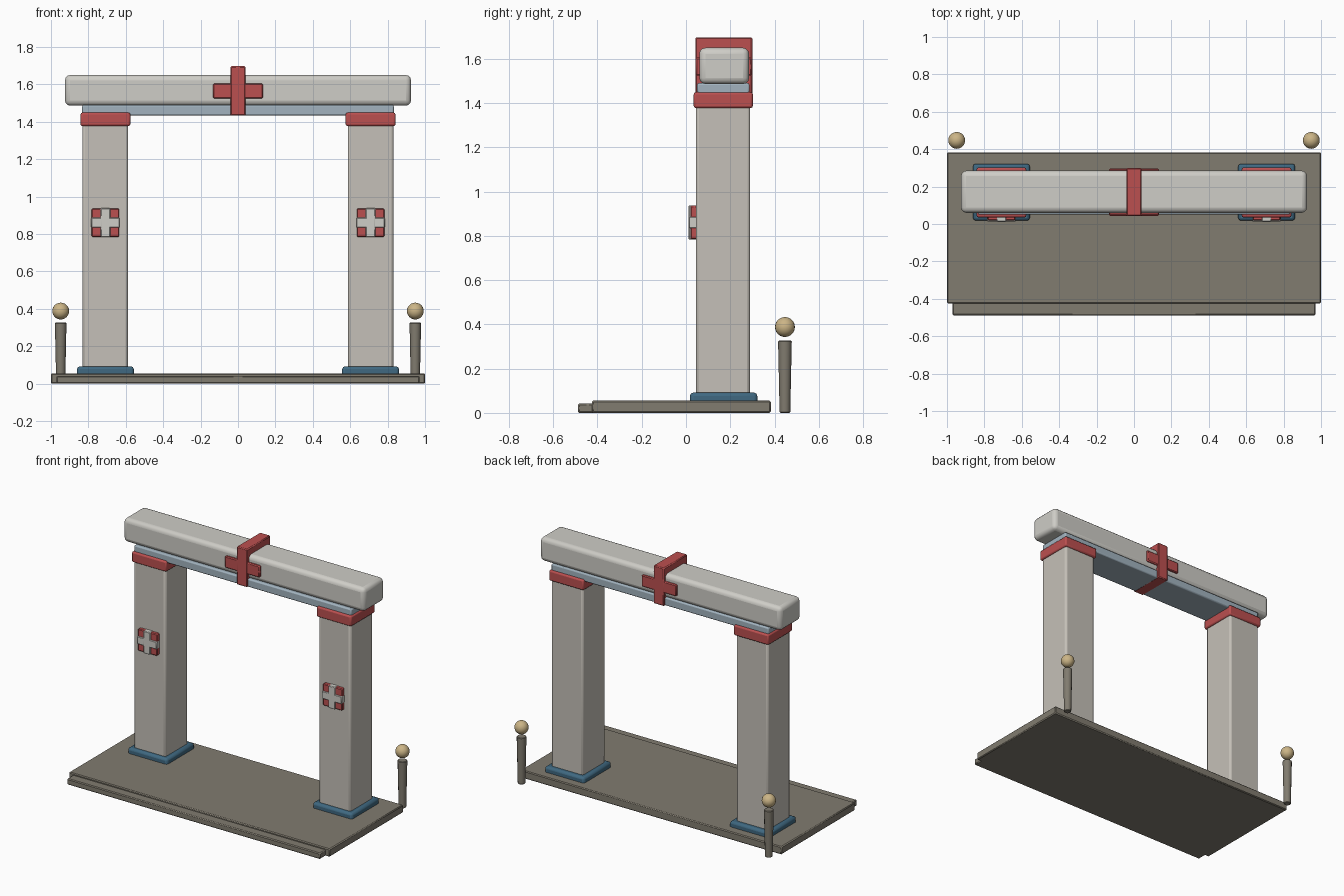
import bpy
import math

if "Cube" in bpy.data.objects:
    bpy.data.objects.remove(bpy.data.objects["Cube"])


def material(name, rgb):
    m = bpy.data.materials.new(name)
    m.diffuse_color = (*rgb, 1)
    m.use_nodes = True
    m.node_tree.nodes["Principled BSDF"].inputs["Base Color"].default_value = m.diffuse_color
    return m


STONE = material("pale_stone", (0.56, 0.53, 0.48))
LIGHT = material("light_stone", (0.62, 0.61, 0.57))
RED = material("red_paint", (0.50, 0.08, 0.08))
BLUE = material("dark_blue", (0.05, 0.14, 0.22))
SKY = material("grey_blue", (0.36, 0.45, 0.52))
FLOOR = material("brown_stone", (0.22, 0.20, 0.16))
GOLD = material("brass", (0.60, 0.46, 0.24))


def finish(obj, name, mat):
    obj.name = name
    obj.data.materials.append(mat)
    bpy.ops.object.shade_smooth_by_angle(angle=math.radians(35))
    return obj


def box(name, x, y, z, mat, bevel=0.0, segments=2):
    """Box from (min, max) ranges, with softened edges."""
    bpy.ops.mesh.primitive_cube_add(size=1)
    obj = bpy.context.object
    for v in obj.data.vertices:
        v.co = [r[0] + (c + 0.5) * (r[1] - r[0]) for c, r in zip(v.co, (x, y, z))]
    if bevel:
        mod = obj.modifiers.new("soft_edges", "BEVEL")
        mod.width = bevel
        mod.segments = segments
    return finish(obj, name, mat)


def around(c, half):
    return (c - half, c + half)


# Floor slab and front step
box("floor_slab", (-1, 1), (-0.425, 0.383), (0, 0.055), FLOOR, 0.006, 1)
box("front_step", (-0.97, 0.97), (-0.488, -0.40), (0, 0.042), FLOOR, 0.006, 1)

# Pillars, badges and bollards on both sides
for side, s in (("left", -1), ("right", 1)):
    px = 0.709 * s
    box(side + "_plinth", around(px, 0.152), (0.018, 0.322), (0.002, 0.092), BLUE, 0.015)
    box(side + "_pillar", around(px, 0.122), (0.045, 0.29), (0.004, 1.40), STONE, 0.014)
    box(side + "_capital", around(px, 0.133), (0.035, 0.302), (1.377, 1.449), RED, 0.01)

    # Red plaque with a raised pale cross
    box(side + "_plaque", around(px, 0.074), (0.02, 0.055), (0.785, 0.936), RED, 0.005, 1)
    box(side + "_plaque_cross_upright", around(px, 0.026), (0.012, 0.055), (0.783, 0.938), LIGHT, 0.004, 1)
    box(side + "_plaque_cross_arm", around(px, 0.076), (0.0125, 0.055), (0.834, 0.887), LIGHT, 0.004, 1)

    # Bollard: post flaring upwards, with a floating ball
    bx, by = 0.948 * s, 0.447
    bpy.ops.mesh.primitive_cone_add(vertices=12, radius1=0.024, radius2=0.031,
                                    depth=0.326, location=(bx, by, 0.163))
    post = bpy.context.object
    mod = post.modifiers.new("soft_edges", "BEVEL")
    mod.width = 0.004
    finish(post, side + "_bollard_post", FLOOR)
    bpy.ops.mesh.primitive_uv_sphere_add(segments=20, ring_count=12, radius=0.045,
                                         location=(bx, by, 0.388))
    finish(bpy.context.object, side + "_bollard_ball", GOLD)

# Lintel and the strip below it
box("lintel_strip", (-0.833, 0.833), (0.05, 0.287), (1.434, 1.49), SKY, 0.008)
box("lintel", (-0.925, 0.925), (0.06, 0.285), (1.486, 1.65), LIGHT, 0.028, 3)

# Large cross wrapped around the lintel
box("cross_upright", around(0, 0.041), (0.042, 0.3), (1.433, 1.697), RED, 0.006, 1)
box("cross_arm", around(0, 0.133), (0.044, 0.298), (1.524, 1.605), RED, 0.006, 1)
